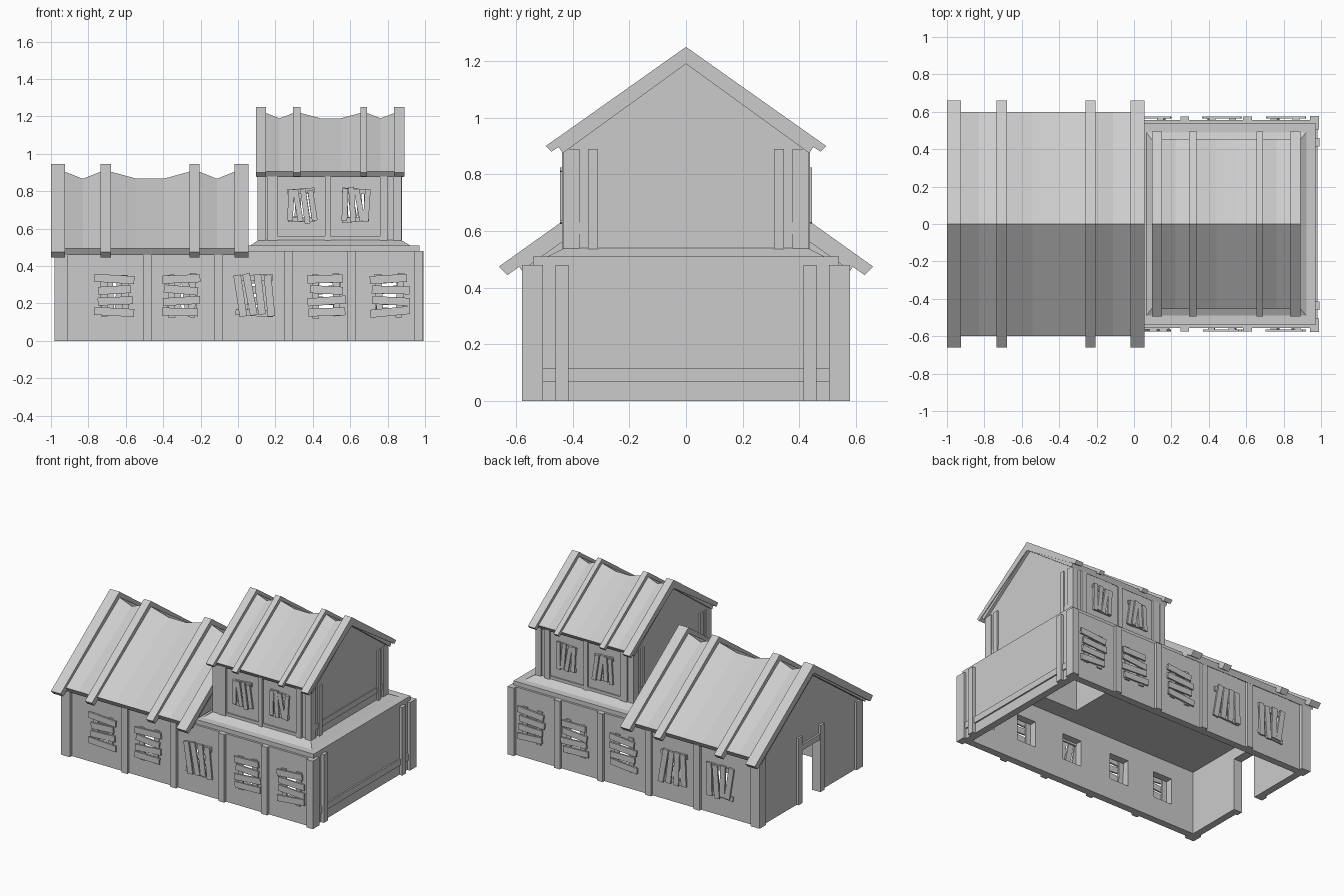
import bpy, bmesh, random
from mathutils import Matrix, Vector

if "Cube" in bpy.data.objects:
    bpy.data.objects.remove(bpy.data.objects["Cube"])

random.seed(4)


def finish(name, bm):
    bmesh.ops.recalc_face_normals(bm, faces=bm.faces)
    me = bpy.data.meshes.new(name)
    bm.to_mesh(me)
    bm.free()
    ob = bpy.data.objects.new(name, me)
    bpy.context.collection.objects.link(ob)
    return ob


def add_box(bm, x0, x1, y0, y1, z0, z1, tilt=0):
    """Box by its limits, tilted about its own y axis."""
    m = (Matrix.Translation(((x0 + x1) / 2, (y0 + y1) / 2, (z0 + z1) / 2))
         @ Matrix.Rotation(tilt, 4, 'Y')
         @ Matrix.Diagonal((x1 - x0, y1 - y0, z1 - z0, 1)))
    return bmesh.ops.create_cube(bm, size=1, matrix=m)['verts']


def boxes(name, limits):
    bm = bmesh.new()
    for b in limits:
        add_box(bm, *b)
    return finish(name, bm)


def loft(name, sections):
    """Solid through (x, [(y, z), ...]) cross-sections."""
    bm = bmesh.new()
    rings = [[bm.verts.new((x, y, z)) for y, z in pts] for x, pts in sections]
    n = len(rings[0])
    for a, b in zip(rings, rings[1:]):
        for i in range(n):
            j = (i + 1) % n
            bm.faces.new((a[i], a[j], b[j], b[i]))
    bm.faces.new(rings[0])
    bm.faces.new(rings[-1])
    return finish(name, bm)


def carve(ob, cutters):
    """Subtract boxes from an object."""
    for c in cutters:
        cut = boxes("cutter", [c])
        cut.hide_render = True
        mod = ob.modifiers.new("cut", 'BOOLEAN')
        mod.operation, mod.solver, mod.object = 'DIFFERENCE', 'EXACT', cut
        bpy.context.view_layer.objects.active = ob
        bpy.ops.object.modifier_apply(modifier=mod.name)
        bpy.data.objects.remove(cut)


def roof(prefix, beams, ridge, eave, inner_ridge, inner_eave, sag, panel_y, panel_z, thick):
    """Gable rafters with sagging roof sheets between them."""
    (ey, ez), (iy, iz) = eave, inner_eave
    prof = [(0, ridge), (ey, ez), (iy, iz), (0, inner_ridge), (-iy, iz), (-ey, ez)]
    for a, b in beams:
        loft(prefix + "_rafter", [(a, prof), (b, prof)])
    secs = []

    def section(x, top):
        secs.append((x, [(0, top), (panel_y, panel_z), (panel_y - .02, panel_z - thick),
                         (0, top - thick), (-panel_y + .02, panel_z - thick), (-panel_y, panel_z)]))
    for i, (a, b) in enumerate(beams):
        hi = ridge - sag * .5
        section(a + .005, hi)
        section(b - .005, hi)
        if i + 1 < len(beams):
            c = beams[i + 1][0]
            stops = (.5,) if i != 1 else (.33, .67)
            for t in stops:
                section(b + (c - b) * t, ridge - sag)
    loft(prefix + "_roof_sheet", secs)


def gable(name, x0, x1, y, z, apex):
    tri = [(-y, z), (y, z), (0, apex)]
    loft(name, [(x0, tri), (x1, tri)])


def boarded_window(name, cx, cz, w, h, y, style):
    """Broken planks nailed over an opening; y is the wall face."""
    s = 1 if y > 0 else -1
    bm = bmesh.new()

    def plank(x0, x1, z0, z1, layer, tilt):
        ya, yb = y + s * layer, y + s * (layer + .012)
        add_box(bm, cx + x0, cx + x1, min(ya, yb), max(ya, yb), cz + z0, cz + z1, tilt)
    r = random.uniform
    if style == 0:      # two uprights crossed by four planks
        for sx in (-1, 1):
            plank(sx * w * .28 - .018, sx * w * .28 + .018, -h * r(.46, .52), h * r(.46, .52), -.002, r(-.06, .06))
        for i in range(4):
            z = (i - 1.5) * h * .25
            plank(-w * r(.42, .55), w * r(.42, .55), z - h * .09, z + h * .09, .008, r(-.1, .1))
    else:               # leaning uprights with two cross pieces
        for k in (-.4, .4):
            plank(-w * r(.45, .52), w * r(.45, .52), k * h - h * .07, k * h + h * .07, -.002, r(-.08, .08))
        for i in range(4):
            x = (i - 1.5) * w * .26
            plank(x - w * .1, x + w * .1, -h * r(.43, .52), h * r(.43, .52), .008, r(-.2, .1))
    finish(name, bm)


# Ground floor shell: open underneath, windows right through, doorway at the left end
WIN = (-.66, -.30, .09, .47, .81)
stair_void = (.16, .82, -.38, .38, .3, 2)
shell = boxes("ground_floor_walls", [(-.965, .97, -.555, .555, 0, .48)])
carve(shell, [(-.915, .92, -.505, .505, -1, .45), stair_void, (-1.2, -.8, -.1, .1, -1, .37)]
      + [(x - .075, x + .075, -1, 1, .15, .335) for x in WIN])

# Ground floor timber posts, mirrored front and back
posts = []
for s in (-1, 1):
    def side(x0, x1, ya, yb, z0=0, z1=.48):
        a, b = sorted((s * ya, s * yb))
        posts.append((x0, x1, a, b, z0, z1))
    for c in (-.485, -.105, .272, .607):
        side(c - .023, c + .023, .54, .575)
    side(-.98, -.91, .505, .578)
    side(.94, .99, .505, .578)
    side(.95, .993, .415, .46)
    side(-.98, -.94, .1, .145, 0, .47)
boxes("ground_floor_posts", posts)
boxes("end_wall_rail", [(.96, .98, -.51, .51, .07, .115)])
boxes("door_lintel", [(-.978, -.94, -.145, .145, .37, .41)])

# Ledge around the upper storey
ledge = boxes("ledge_slab", [(.05, .97, -.54, .54, .475, .51)])
bm = bmesh.new()
for v in add_box(bm, .06, .93, -.5, .5, .505, .55):
    if v.co.z > .53:
        v.co = Vector((.11 if v.co.x < .5 else .87, .43 if v.co.y > 0 else -.43, .54))
skirt = finish("ledge_skirt", bm)

# Upper storey walls
upper = boxes("upper_walls", [(.115, .865, -.425, .425, .52, .89)])
UWIN = (.34, .63)
for ob in (ledge, skirt, upper):
    carve(ob, [stair_void])
carve(upper, [(x - .06, x + .06, -1, 1, .65, .8) for x in UWIN])

# Upper storey posts and rails
up = []
for s in (-1, 1):
    for x0, x1 in ((.155, .21), (.465, .495), (.76, .80)):
        a, b = sorted((s * .41, s * .438))
        up.append((x0, x1, a, b, .535, .885))
    a, b = sorted((s * .41, s * .434))
    up.append((.2, .77, a, b, .54, .56))
    for x0, x1 in ((.105, .15), (.83, .873)):
        a, b = sorted((s * .375, s * .434))
        up.append((x0, x1, a, b, .535, .89))
    a, b = sorted((s * .31, s * .345))
    up += [(.85, .876, a, b, .535, .89), (.104, .13, a, b, .535, .89)]
boxes("upper_posts", up)
boxes("upper_end_rails", [(.85, .87, -.38, .38, .59, .63), (.11, .13, -.38, .38, .59, .63)])

# Boarded windows front and back
for s in (-1, 1):
    for i, x in enumerate(WIN):
        style = (0, 0, 1, 0, 0)[i] if s < 0 else (1, 1, 0, 0, 0)[i]
        boarded_window("boarded_window", x, .243, .2, .235, s * .555, style)
    for i, x in enumerate(UWIN):
        boarded_window("upper_boarded_window", x, .725, .15, .19, s * .425, 1)

# Roofs and gable ends
roof("lower", [(-1, -.925), (-.735, -.68), (-.26, -.205), (-.02, .055)],
     .945, (.66, .475), .885, (.63, .445), .078, .6, .495, .035)
gable("lower_gable_left", -.965, -.915, .555, .48, .875)
gable("lower_gable_right", -.005, .04, .555, .48, .875)
roof("upper", [(.095, .15), (.295, .335), (.655, .69), (.835, .89)],
     1.25, (.495, .9), 1.19, (.475, .88), .06, .455, .905, .03)
gable("upper_gable_left", .115, .15, .43, .885, 1.195)
gable("upper_gable_right", .83, .865, .43, .885, 1.195)
